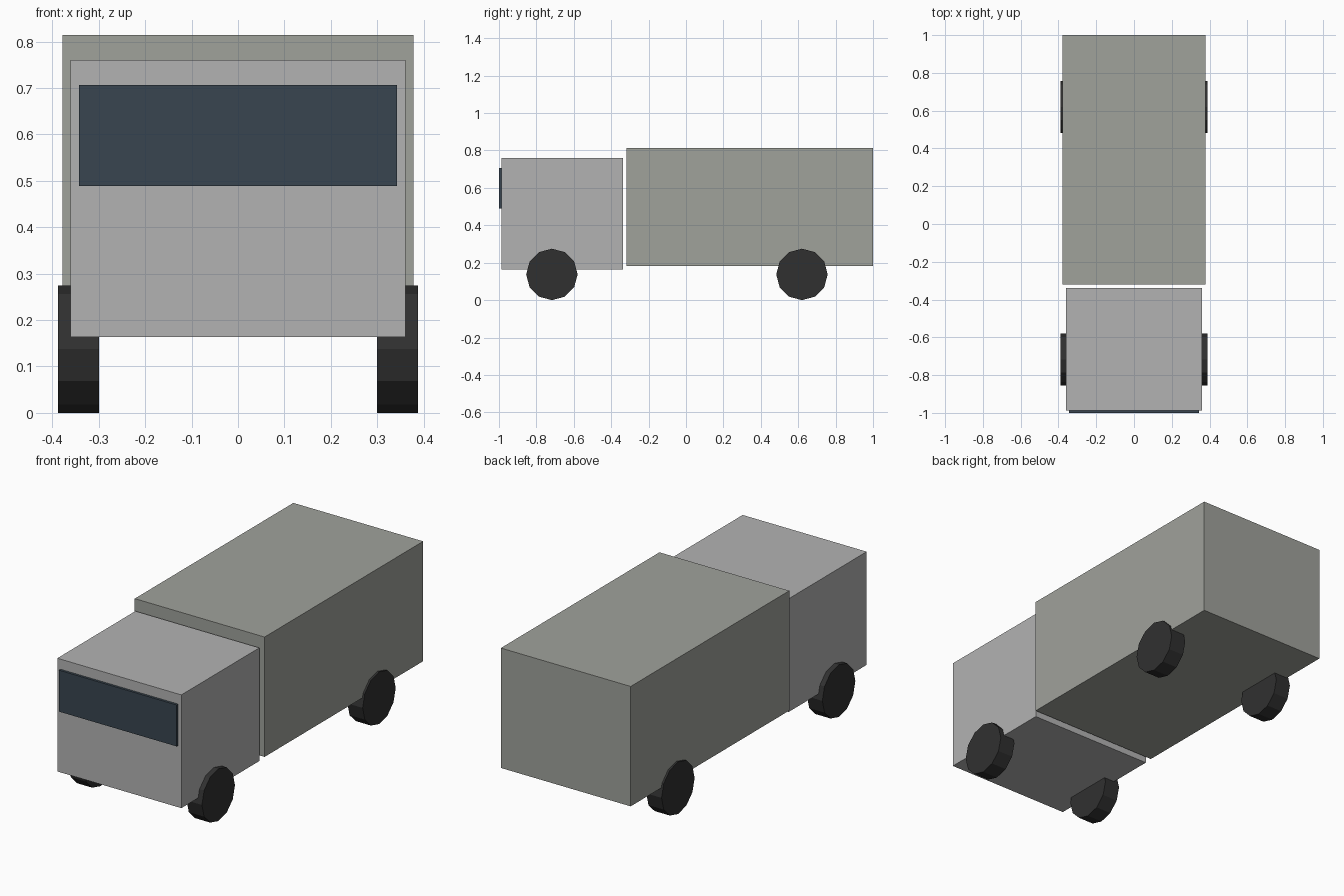
import bpy
import math

if "Cube" in bpy.data.objects:
    bpy.data.objects.remove(bpy.data.objects["Cube"])


def material(name, color):
    mat = bpy.data.materials.new(name)
    mat.diffuse_color = (*color, 1)
    mat.use_nodes = True
    mat.node_tree.nodes["Principled BSDF"].inputs["Base Color"].default_value = mat.diffuse_color
    return mat


body_paint = material("body_paint", (0.45, 0.45, 0.45))
box_paint = material("box_paint", (0.35, 0.36, 0.33))
glass = material("glass", (0.04, 0.06, 0.08))
rubber = material("rubber", (0.03, 0.03, 0.03))


def box(name, half_width, y0, y1, z0, z1, mat):
    """Box centred on x = 0, spanning the given y and z ranges."""
    bpy.ops.mesh.primitive_cube_add(size=1)
    ob = bpy.context.object
    ob.name = name
    ob.location = (0, (y0 + y1) / 2, (z0 + z1) / 2)
    ob.scale = (2 * half_width, y1 - y0, z1 - z0)
    bpy.ops.object.transform_apply(location=False, rotation=False, scale=True)
    ob.data.materials.append(mat)
    return ob


# Cab, windscreen and cargo box
box("cab", 0.361, -0.987, -0.338, 0.164, 0.760, body_paint)
box("windscreen", 0.343, -1.0, -0.98, 0.489, 0.707, glass)
box("cargo_box", 0.378, -0.319, 1.0, 0.183, 0.814, box_paint)

# Four twelve-sided wheels
RADIUS, WIDTH, WHEEL_X = 0.1375, 0.089, 0.3435
for axle, y in (("front", -0.717), ("rear", 0.620)):
    for side, sx in (("left", 1), ("right", -1)):
        bpy.ops.mesh.primitive_cylinder_add(
            vertices=12, radius=RADIUS, depth=WIDTH,
            location=(sx * WHEEL_X, y, RADIUS), rotation=(0, math.pi / 2, 0))
        wheel = bpy.context.object
        wheel.name = f"{axle}_{side}_wheel"
        wheel.data.materials.append(rubber)
